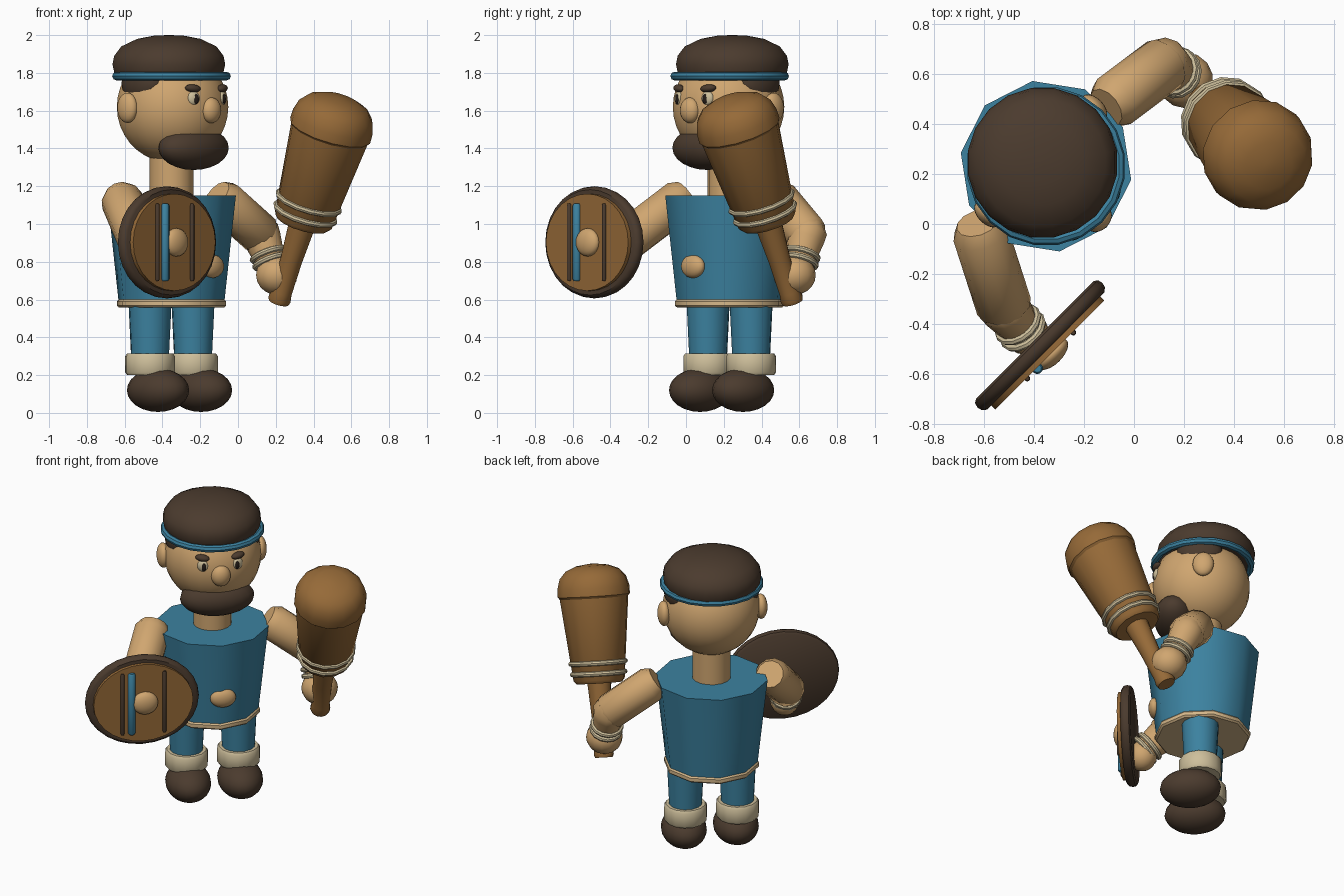
import bpy, bmesh, math
from mathutils import Vector, Matrix

if "Cube" in bpy.data.objects:
    bpy.data.objects.remove(bpy.data.objects["Cube"])

# The figure is turned 45 degrees: local x is its left, local -y its front
BODY = Matrix.Translation((-0.352, 0.231, 0)) @ Matrix.Rotation(math.radians(45), 4, 'Z')


def material(name, r, g, b):
    m = bpy.data.materials.new(name)
    lin = [(c / 255 / 12.92) if c < 11 else ((c / 255 + 0.055) / 1.055) ** 2.4 for c in (r, g, b)]
    m.diffuse_color = (*lin, 1)
    m.use_nodes = True
    m.node_tree.nodes["Principled BSDF"].inputs["Base Color"].default_value = m.diffuse_color
    return m


SKIN = material("skin", 208, 166, 112)
DARK = material("dark_brown", 75, 59, 46)
BLUE = material("blue_cloth", 60, 130, 160)
WOOD = material("wood", 150, 106, 56)
CREAM = material("cream", 206, 191, 155)
TRIM = material("tan_trim", 214, 184, 138)
BLACK = material("pupil_black", 36, 28, 24)


def finish(name, bm, mat, matrix, angle=40):
    bmesh.ops.recalc_face_normals(bm, faces=bm.faces)
    me = bpy.data.meshes.new(name)
    bm.to_mesh(me)
    bm.free()
    me.materials.append(mat)
    ob = bpy.data.objects.new(name, me)
    bpy.context.collection.objects.link(ob)
    ob.matrix_world = matrix
    bpy.context.view_layer.objects.active = ob
    ob.select_set(True)
    bpy.ops.object.shade_smooth_by_angle(angle=math.radians(angle))
    ob.select_set(False)
    return ob


def blob(name, mat, pos, size, tilt=(0, 0, 0), base=BODY, seg=20, rings=12):
    """Ellipsoid with the given centre and radii."""
    bm = bmesh.new()
    bmesh.ops.create_uvsphere(bm, u_segments=seg, v_segments=rings, radius=1)
    m = Matrix.Translation(pos)
    for ax, a in zip("XYZ", tilt):
        m = m @ Matrix.Rotation(math.radians(a), 4, ax)
    bm.transform(m @ Matrix.Diagonal((*size, 1)))
    return finish(name, bm, mat, base)


def lathe(name, mat, profile, base=BODY, sides=16, turn=0.0, stretch=(1, 1), closed=False):
    """Turn (radius, height) points round z; closed joins the last to the first."""
    bm = bmesh.new()
    loops = []
    for r, z in profile:
        loops.append([bm.verts.new((r * stretch[0] * math.cos(a), r * stretch[1] * math.sin(a), z))
                      for a in (turn + 2 * math.pi * i / sides for i in range(sides))])
    pairs = list(zip(loops, loops[1:]))
    if closed:
        pairs.append((loops[-1], loops[0]))
    else:
        bm.faces.new(loops[0])
        bm.faces.new(loops[-1])
    for lo, hi in pairs:
        for i in range(sides):
            j = (i + 1) % sides
            bm.faces.new((lo[i], lo[j], hi[j], hi[i]))
    return finish(name, bm, mat, base)


def ring(name, mat, radius, z, thick, base=BODY, sides=20):
    pts = [(radius + thick * math.cos(k * math.pi / 4), z + thick * math.sin(k * math.pi / 4))
           for k in range(8)]
    return lathe(name, mat, pts, base, sides, closed=True)


def along(a, b):
    """Matrix putting z along the line from a to b, plus its length."""
    a, b = Vector(a), Vector(b)
    d = b - a
    return Matrix.Translation(a) @ d.to_track_quat('Z', 'Y').to_matrix().to_4x4(), d.length


# Torso, hem and navel
lathe("torso", BLUE, [(0.282, 0.575), (0.345, 1.15)], sides=10, turn=math.radians(18))
lathe("hem", TRIM, [(0.282, 0.558), (0.293, 0.568), (0.293, 0.59), (0.284, 0.6)],
      sides=10, turn=math.radians(18))
blob("navel", SKIN, (0.015, -0.29, 0.776), (0.08, 0.04, 0.062))
lathe("neck", SKIN, [(0.117, 1.13), (0.117, 1.42)])

# Legs, socks and shoes
for s, side in ((-1, "right"), (1, "left")):
    at = BODY @ Matrix.Translation((s * 0.161, 0, 0))
    lathe(side + "_leg", BLUE, [(0.1, 0.28), (0.114, 0.57)], at, 14)
    lathe(side + "_sock", CREAM, [(0.122, 0.2), (0.132, 0.215), (0.132, 0.3), (0.122, 0.315)], at, 14)
    blob(side + "_shoe", DARK, (s * 0.161, -0.06, 0.12), (0.139, 0.187, 0.115))

# Head, cap and headband
blob("head", SKIN, (0, -0.008, 1.62), (0.297, 0.297, 0.297), seg=28, rings=18)
lathe("cap", DARK, [(0.28, 1.77), (0.292, 1.80), (0.302, 1.845), (0.293, 1.89), (0.255, 1.94),
                    (0.17, 1.98), (0.08, 1.997), (0.01, 2.0)],
      BODY @ Matrix.Translation((0, 0.02, 0)), 20)
ring("headband", BLUE, 0.295, 1.783, 0.023)

# Face
blob("nose", SKIN, (0, -0.297, 1.602), (0.06, 0.046, 0.068))
blob("beard", DARK, (0, -0.165, 1.403), (0.23, 0.132, 0.117))
for s, side in ((-1, "right"), (1, "left")):
    blob(side + "_ear", SKIN, (s * 0.3, 0.03, 1.615), (0.04, 0.065, 0.08))
    blob(side + "_sideburn", DARK, (s * 0.215, 0.0, 1.745), (0.078, 0.14, 0.112))
    blob(side + "_eye", CREAM, (s * 0.108, -0.272, 1.665), (0.034, 0.02, 0.038), (0, 0, s * 22))
    blob(side + "_pupil", BLACK, (s * 0.104, -0.29, 1.662), (0.014, 0.008, 0.026), (0, 0, s * 22))
    blob(side + "_eyebrow", DARK, (s * 0.11, -0.27, 1.718), (0.044, 0.026, 0.021), (0, -s * 6, s * 22))


# Arms, given by shoulder, elbow, wrist and hand
def arm(side, shoulder, elbow, wrist, hand, hand_size):
    m, n = along(shoulder, elbow)
    lathe(side + "_upper_arm", SKIN, [(0.085, -0.05), (0.112, 0), (0.112, n), (0.08, n + 0.04)], m, 12)
    m, n = along(elbow, wrist)
    lathe(side + "_forearm", SKIN, [(0.075, -0.07), (0.104, -0.02), (0.1, 0.03), (0.08, n)], m, 12)
    for k, off in enumerate((-0.03, 0.01)):
        ring(f"{side}_bracelet_{k + 1}", CREAM, 0.088, n + off, 0.016, m, 14)
    blob(side + "_hand", SKIN, hand, hand_size, base=Matrix.Identity(4), seg=14, rings=10)


arm("left", (-0.08, 0.49, 1.125), (0.12, 0.64, 0.945), (0.17, 0.605, 0.81),
    (0.205, 0.575, 0.73), (0.112, 0.112, 0.105))
arm("right", (-0.615, -0.035, 1.125), (-0.52, -0.33, 0.90), (-0.45, -0.42, 0.81),
    (-0.43, -0.435, 0.76), (0.09, 0.09, 0.095))

# Club: handle, tapered head, rounded end and bindings
club, _ = along((0.215, 0.565, 0.585), (0.518, 0.252, 1.595))
lathe("club_handle", WOOD, [(0.055, 0), (0.062, 0.02), (0.056, 0.06), (0.06, 0.25), (0.078, 0.52)], club, 12)
lathe("club_head", WOOD, [(0.14, 0.455), (0.158, 0.475), (0.214, 1.0)], club, 14)
lathe("club_end", WOOD, [(0.21, 0.975), (0.223, 0.99), (0.222, 1.04), (0.205, 1.10), (0.165, 1.145),
                         (0.1, 1.172), (0.02, 1.183)], club, 14)
for k, (s, r) in enumerate(((0.515, 0.162), (0.58, 0.168))):
    ring(f"club_binding_{k + 1}", CREAM, r, s, 0.016, club, 14)

# Shield: its own z points forward, x left, y up
shield = (Matrix.Translation((-0.376, -0.485, 0.903)) @ Matrix.Rotation(math.radians(45), 4, 'Z')
          @ Matrix.Rotation(math.radians(90), 4, 'X'))
lathe("shield_rim", DARK, [(0.94, -0.03), (0.985, -0.02), (1, 0), (0.985, 0.02), (0.94, 0.032)],
      shield, 28, stretch=(0.353, 0.297))
lathe("shield_face", WOOD, [(1, 0.02), (1, 0.055)], shield, 28, stretch=(0.308, 0.257))
blob("shield_boss", SKIN, (0.01, 0, 0.06), (0.08, 0.075, 0.04), base=shield)
for name, x, w, mat in (("shield_bar_1", -0.13, 0.012, DARK), ("shield_bar_2", 0.13, 0.012, DARK),
                        ("shield_stripe", -0.073, 0.023, BLUE)):
    m = shield @ Matrix.Translation((x, 0, 0.058)) @ Matrix.Rotation(math.radians(90), 4, 'X')
    lathe(name, mat, [(w * 0.7, -0.205), (w, -0.195), (w, 0.195), (w * 0.7, 0.205)], m, 10)
